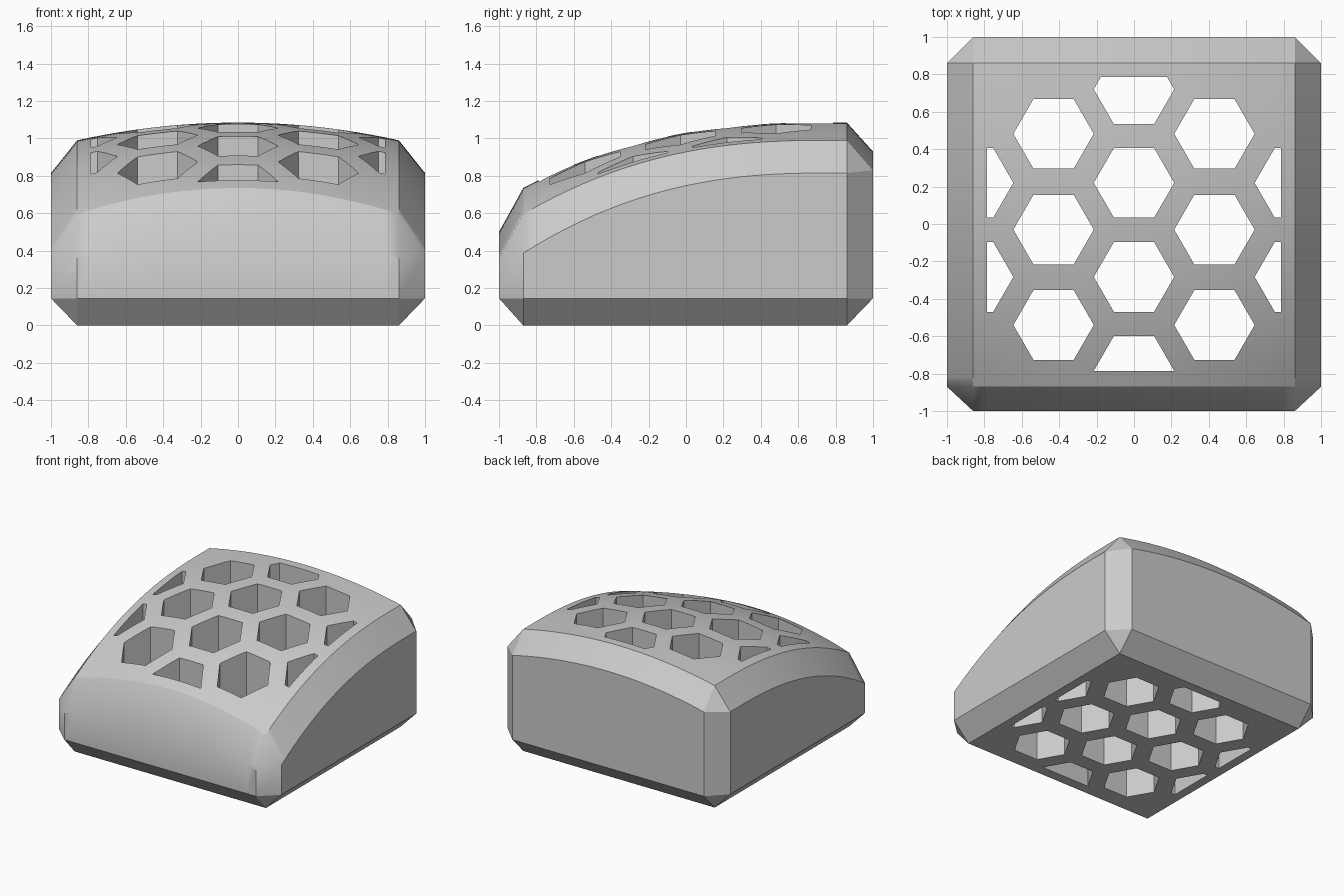
import bpy, bmesh, math

if "Cube" in bpy.data.objects:
    bpy.data.objects.remove(bpy.data.objects["Cube"])

IN, FOOT = 0.86, 0.145        # inset of the chamfers, height of the bottom chamfer
FRONT = -0.87                 # where the domed top breaks into the front bevel
NX, NY = 24, 32


def top_height(x, y):
    """Domed top, with its bevels along the sides, front and back."""
    u = min(abs(x) / IN, 1.0) ** 2
    if y < -0.99:
        return 0.50 - 0.14 * u
    if y > 0.99:
        return 0.93 - 0.10 * u
    t = (max(0.0, 0.75 - y) / 1.63) ** 2.4
    if abs(x) > 0.99:
        return 0.815 - 0.435 * t
    return (1.085 - 0.355 * t) * (1 - u) + (0.99 - 0.40 * t) * u


def new_object(name, bm):
    bmesh.ops.recalc_face_normals(bm, faces=bm.faces[:])
    mesh = bpy.data.meshes.new(name)
    bm.to_mesh(mesh)
    bm.free()
    obj = bpy.data.objects.new(name, mesh)
    bpy.context.collection.objects.link(obj)
    return obj


# Chamfered block with a domed top
xs = [-1] + [-IN + 2 * IN * i / NX for i in range(NX + 1)] + [1]
ys = [-1] + [FRONT + (IN - FRONT) * j / NY for j in range(NY + 1)] + [1]
nx, ny = len(xs) - 1, len(ys) - 1
corners = {(0, 0), (nx, 0), (0, ny), (nx, ny)}
bm = bmesh.new()
top, ring = {}, {}
for i, x in enumerate(xs):
    for j, y in enumerate(ys):
        if (i, j) in corners:
            continue
        top[i, j] = bm.verts.new((x, y, top_height(x, y)))
        if i in (0, nx) or j in (0, ny):
            ring[i, j] = bm.verts.new((x, y, FOOT))

# top skin: quads, with triangles at the four corners
for i in range(nx):
    for j in range(ny):
        keys = [(i, j), (i + 1, j), (i + 1, j + 1), (i, j + 1)]
        bm.faces.new([top[k] for k in keys if k in top])

# outline of the block, walls and bottom chamfer
loop = ([(i, 0) for i in range(1, nx)] + [(nx, j) for j in range(1, ny)]
        + [(i, ny) for i in range(nx - 1, 0, -1)]
        + [(0, j) for j in range(ny - 1, 0, -1)])
base = {}


def base_vert(k):
    i, j = min(max(k[0], 1), nx - 1), min(max(k[1], 1), ny - 1)
    if (i, j) not in base:
        base[i, j] = bm.verts.new((xs[i], ys[j], 0))
    return base[i, j]


for a, b in zip(loop, loop[1:] + loop[:1]):
    bm.faces.new((ring[a], ring[b], top[b], top[a]))
    lower = [base_vert(b), base_vert(a)]
    if lower[0] == lower[1]:
        lower.pop()
    bm.faces.new([ring[a], ring[b]] + lower)
outline = []
for k in loop:
    if base_vert(k) not in outline:
        outline.append(base_vert(k))
bm.faces.new(outline)
body = new_object("honeycomb_block", bm)

# Hexagonal shafts, trimmed to a square field
R, LIMIT = 0.215, 0.787
centres = [(0, y) for y in (0.72, 0.22, -0.283, -0.785)]
for side in (-1, 1):
    centres += [(side * 0.43, y) for y in (0.482, -0.03, -0.54)]
    centres += [(side * 0.86, y) for y in (0.22, -0.283)]
bm = bmesh.new()
for cx, cy in centres:
    bm.faces.new([bm.verts.new((cx + R * math.cos(k * math.pi / 3),
                                cy + R * math.sin(k * math.pi / 3), -0.5))
                  for k in range(6)])
for n in ((1, 0, 0), (-1, 0, 0), (0, 1, 0), (0, -1, 0)):
    bmesh.ops.bisect_plane(bm, geom=bm.verts[:] + bm.edges[:] + bm.faces[:],
                           plane_co=[c * LIMIT for c in n], plane_no=n,
                           clear_outer=True)
ext = bmesh.ops.extrude_face_region(bm, geom=bm.faces[:], use_keep_orig=True)
bmesh.ops.translate(bm, vec=(0, 0, 2), verts=[
    v for v in ext["geom"] if isinstance(v, bmesh.types.BMVert)])
cutter = new_object("shaft_cutter", bm)
cutter.hide_render = True

# Cut the shafts through the block
mod = body.modifiers.new("shafts", 'BOOLEAN')
mod.operation, mod.solver, mod.object = 'DIFFERENCE', 'EXACT', cutter
bpy.context.view_layer.objects.active = body
body.select_set(True)
bpy.ops.object.modifier_apply(modifier=mod.name)
bpy.data.objects.remove(cutter)
bpy.ops.object.shade_smooth_by_angle(angle=math.radians(30))

# Plain grey finish
grey = bpy.data.materials.new("light_grey")
grey.diffuse_color = (0.6, 0.6, 0.6, 1)
grey.use_nodes = True
grey.node_tree.nodes["Principled BSDF"].inputs["Base Color"].default_value = grey.diffuse_color
body.data.materials.clear()
body.data.materials.append(grey)
